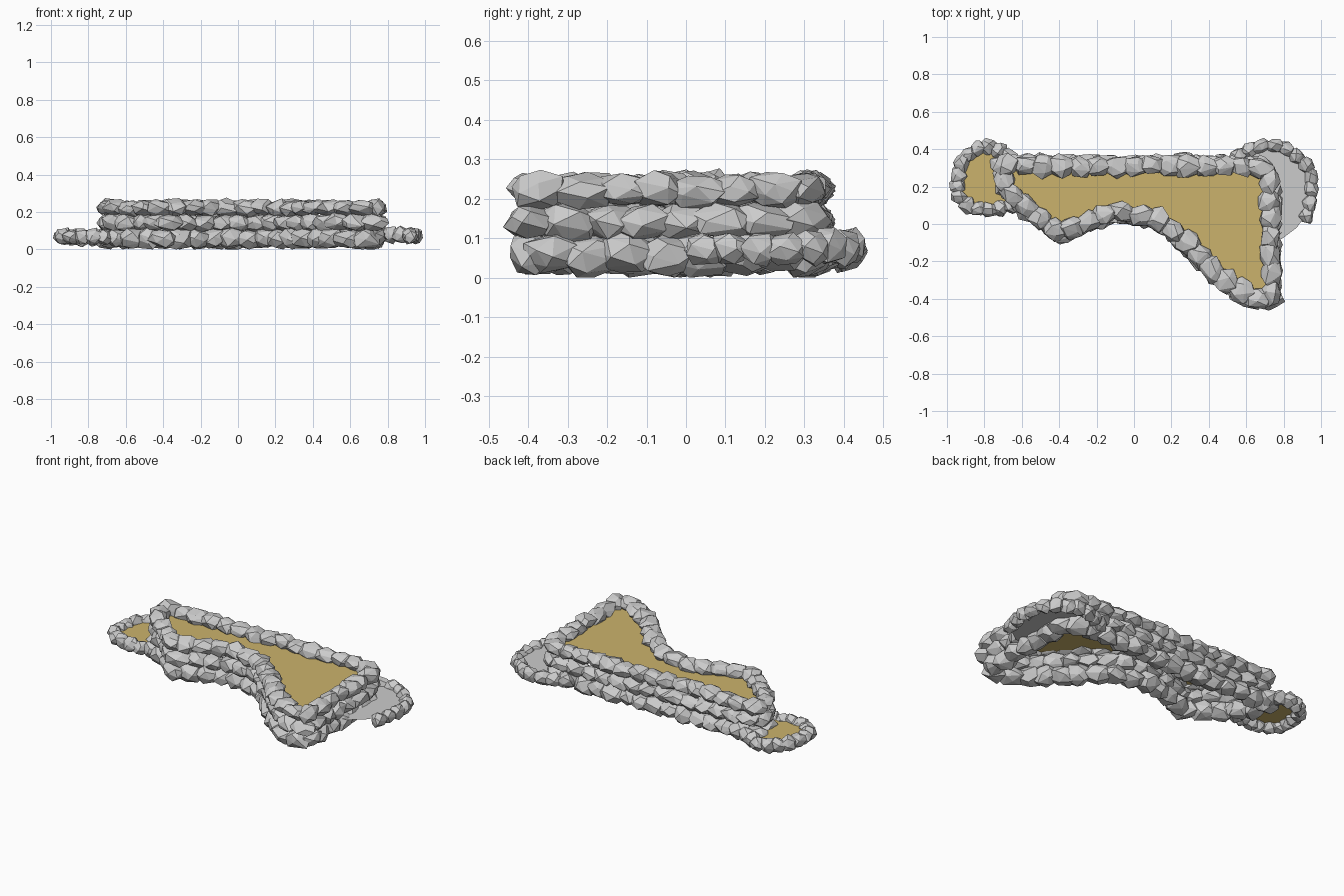
import bpy, bmesh, math, random
from mathutils import Vector, Matrix

if "Cube" in bpy.data.objects:
    bpy.data.objects.remove(bpy.data.objects["Cube"])

random.seed(7)
soil_mat = bpy.data.materials.new("soil")
soil_mat.diffuse_color = (0.6, 0.45, 0.15, 1)
soil_mat.use_nodes = True
soil_mat.node_tree.nodes["Principled BSDF"].inputs["Base Color"].default_value = soil_mat.diffuse_color


def resample(path, step, closed, offset=0.0):
    """Evenly spaced (position, heading) pairs along a polyline."""
    pts = [Vector(p) for p in path] + ([Vector(path[0])] if closed else [])
    total = sum((b - a).length for a, b in zip(pts, pts[1:]))
    n = round(total / step)
    out = []
    for i in range(n if closed else n + 1):
        d = ((i + offset) * total / n) % total if closed else i * total / n
        for a, b in zip(pts, pts[1:]):
            seg = (b - a).length
            if d <= seg + 1e-6:
                out.append((a.lerp(b, d / seg), math.atan2(b.y - a.y, b.x - a.x)))
                break
            d -= seg
    return out


def add_rock(bm, pos, size, heading):
    """Faceted boulder: hull of jittered points spread over an ellipsoid."""
    rot = Matrix.Rotation(heading, 3, 'Z')
    n, phase, verts = 18, random.uniform(0, 6.28), []
    for i in range(n):
        z = 1 - 2 * (i + 0.5) / n
        r = math.sqrt(1 - z * z)
        a = phase + i * 2.39996 + random.uniform(-.3, .3)
        k = random.uniform(0.86, 1.13)
        v = Vector((r * math.cos(a) * size[0], r * math.sin(a) * size[1], z * size[2])) * k
        v = rot @ v + pos
        v.z = max(v.z, 0)
        verts.append(bm.verts.new(v))
    res = bmesh.ops.convex_hull(bm, input=verts)
    junk = {g for g in res["geom_interior"] + res["geom_unused"]
            if isinstance(g, bmesh.types.BMVert)}
    bmesh.ops.delete(bm, geom=list(junk), context='VERTS')


def finish(bm, name, mat=None):
    bmesh.ops.recalc_face_normals(bm, faces=bm.faces)
    me = bpy.data.meshes.new(name)
    bm.to_mesh(me)
    bm.free()
    if mat:
        me.materials.append(mat)
    bpy.context.collection.objects.link(bpy.data.objects.new(name, me))


def rock_row(name, path, z, size, step, closed, offset=0.0, wobble=0.008):
    bm = bmesh.new()
    for p, h in resample(path, step, closed, offset):
        s = [c * random.uniform(0.9, 1.1) for c in size]
        jitter = Vector((random.uniform(-1, 1), random.uniform(-1, 1), 0)) * wobble
        add_rock(bm, Vector((p.x, p.y, z + random.uniform(-.004, .004))) + jitter,
                 s, h + random.uniform(-.2, .2))
    finish(bm, name)


def sheet(name, path, z, mat=None):
    """Flat infill bounded by the wall centreline."""
    bm = bmesh.new()
    f = bm.faces.new([bm.verts.new((x, y, z)) for x, y in path])
    f.normal_update()
    if f.normal.z < 0:
        f.normal_flip()
    bmesh.ops.triangulate(bm, faces=bm.faces[:])
    me = bpy.data.meshes.new(name)
    bm.to_mesh(me)
    bm.free()
    if mat:
        me.materials.append(mat)
    bpy.context.collection.objects.link(bpy.data.objects.new(name, me))


# Main raised bed: three courses of rock and soil
main = [(-.70, .31), (.60, .31), (.70, .29), (.73, .22), (.73, -.39), (.62, -.39),
        (.50, -.32), (.40, -.22), (.30, -.12), (.20, -.02), (.10, .04), (-.08, .06),
        (-.20, .03), (-.30, -.01), (-.40, -.05), (-.50, .03), (-.60, .12), (-.69, .20)]
rock_row("bottom_course", main, .058, (.085, .066, .058), .098, True)
rock_row("middle_course", main, .142, (.085, .062, .050), .098, True, .5)
rock_row("top_course", main, .222, (.080, .062, .047), .098, True, .2)
sheet("main_soil", main, .20, soil_mat)

# Low left bed: one ring of small rocks and soil
left = [(-.67, .36), (-.74, .41), (-.82, .41), (-.91, .35), (-.945, .25),
        (-.94, .15), (-.88, .09), (-.78, .075), (-.68, .09), (-.60, .13)]
rock_row("left_bed_rocks", left, .065, (.053, .047, .046), .062, False, wobble=.004)
sheet("left_soil", left, .075, soil_mat)

# Low right bed: curved rock edge and a flat stone floor
right = [(.56, .36), (.63, .40), (.72, .425), (.81, .41), (.90, .34),
         (.945, .25), (.945, .13), (.92, .05)]
rock_row("right_bed_rocks", right, .075, (.056, .044, .046), .068, False, wobble=.004)
sheet("right_floor", right + [(.87, -.02), (.79, -.08), (.72, -.08), (.70, .30)], .085)
